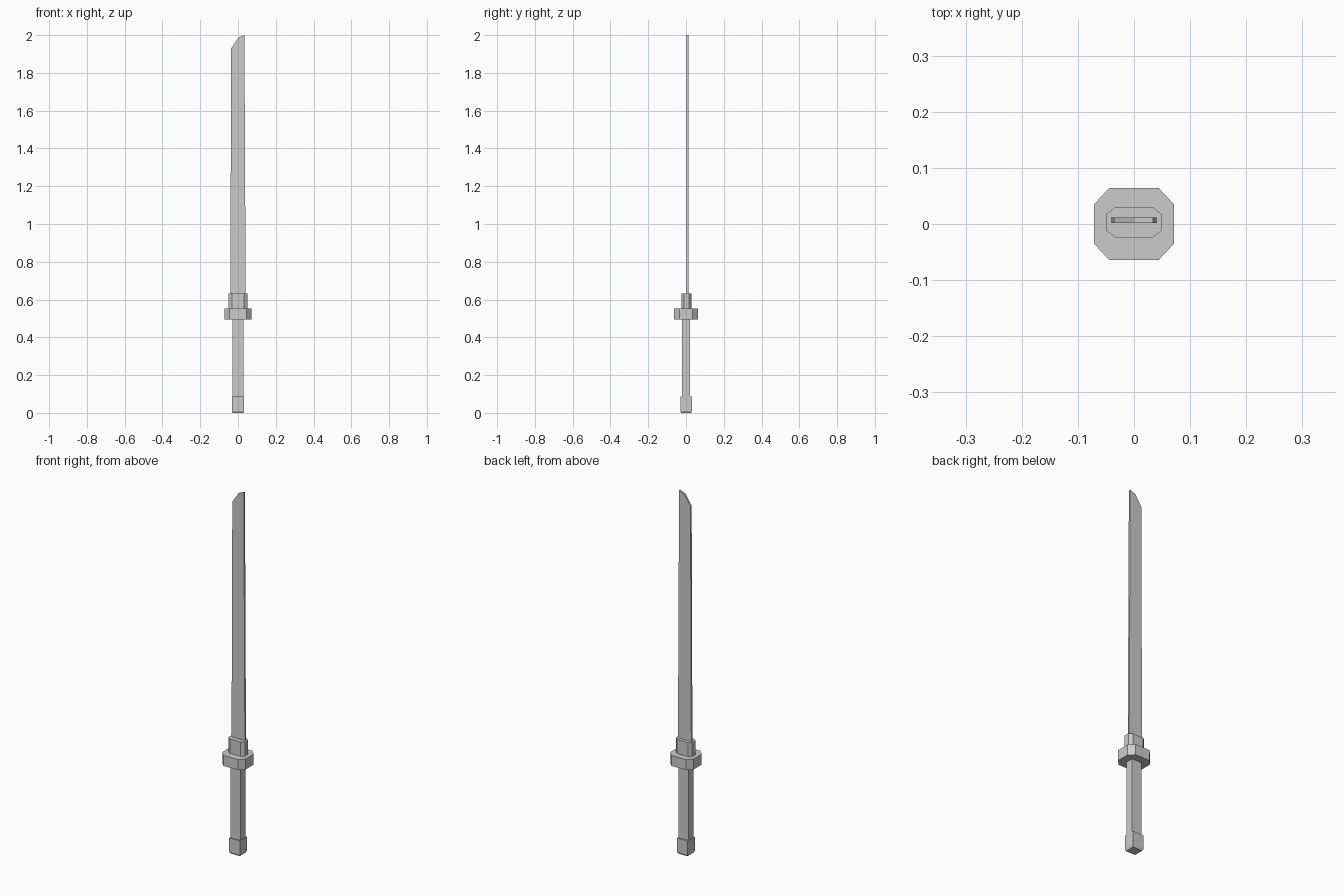
import bpy
import bmesh

if "Cube" in bpy.data.objects:
    bpy.data.objects.remove(bpy.data.objects["Cube"])


def prism(name, profile, direction):
    """Extrude a closed flat profile along a direction into a solid."""
    bm = bmesh.new()
    face = bm.faces.new([bm.verts.new(p) for p in profile])
    res = bmesh.ops.extrude_face_region(bm, geom=[face])
    verts = [g for g in res["geom"] if isinstance(g, bmesh.types.BMVert)]
    bmesh.ops.translate(bm, vec=direction, verts=verts)
    bmesh.ops.recalc_face_normals(bm, faces=bm.faces)
    mesh = bpy.data.meshes.new(name)
    bm.to_mesh(mesh)
    bm.free()
    obj = bpy.data.objects.new(name, mesh)
    bpy.context.collection.objects.link(obj)
    return obj


def octagon(hx, hy, fx, fy, cy, z):
    """Rectangle with cut corners; fx and fy are half the flat lengths."""
    return [(x, cy + y, z) for x, y in (
        (hx, -fy), (hx, fy), (fx, hy), (-fx, hy),
        (-hx, fy), (-hx, -fy), (-fx, -hy), (fx, -hy))]


def rectangle(hx, hy, cy, z):
    return [(sx * hx, cy + sy * hy, z)
            for sx, sy in ((-1, -1), (1, -1), (1, 1), (-1, 1))]


# Blade: slightly tapered flat bar with an angled tip
blade_outline = [(-0.041, 0.55), (0.041, 0.55), (0.034, 2.0),
                 (0.002, 1.987), (-0.036, 1.93)]
prism("blade", [(x, 0.002, z) for x, z in blade_outline], (0, 0.01, 0))

# Collar and guard: cut-corner plates
prism("blade_collar", octagon(0.05, 0.027, 0.033, 0.014, 0.003, 0.55), (0, 0, 0.081))
prism("guard", octagon(0.0715, 0.064, 0.044, 0.035, 0.0, 0.494), (0, 0, 0.058))

# Grip
prism("grip", rectangle(0.03, 0.022, 0.0, 0.08), (0, 0, 0.42))

# Pommel: cap with its bottom face drawn in for a chamfer
pommel = prism("pommel", rectangle(0.033, 0.031, 0.001, 0.01), (0, 0, 0.076))
bm = bmesh.new()
bm.from_mesh(pommel.data)
bottom = min(bm.faces, key=lambda f: f.calc_center_median().z)
res = bmesh.ops.extrude_face_region(bm, geom=[bottom])
for v in [g for g in res["geom"] if isinstance(g, bmesh.types.BMVert)]:
    v.co.x *= 0.85
    v.co.y *= 0.85
    v.co.z = 0.0
bmesh.ops.delete(bm, geom=[f for f in bm.faces if f == bottom], context="FACES_ONLY")
bmesh.ops.recalc_face_normals(bm, faces=bm.faces)
bm.to_mesh(pommel.data)
bm.free()
